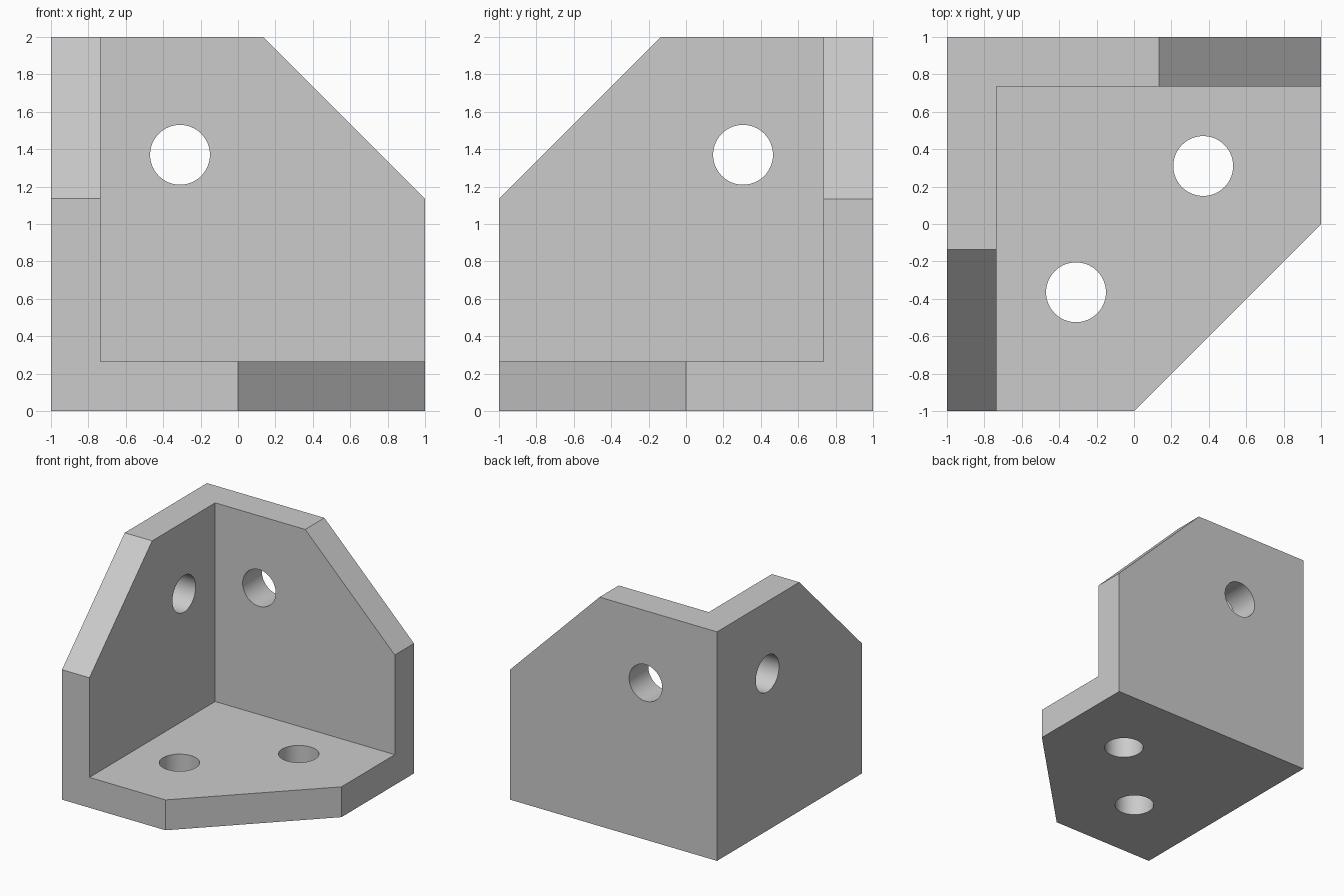
import bpy, bmesh, math
from mathutils import Vector

default = bpy.data.objects.get("Cube")
if default:
    bpy.data.objects.remove(default, do_unlink=True)

WALL = 0.265
HOLE_RADIUS = 0.16

grey = bpy.data.materials.new("plain grey")
grey.use_nodes = True
colour = (0.6, 0.6, 0.6, 1)
grey.diffuse_color = colour
grey.node_tree.nodes["Principled BSDF"].inputs["Base Color"].default_value = colour


def box(name, low, high):
    low, high = Vector(low), Vector(high)
    bpy.ops.mesh.primitive_cube_add(size=1, location=(low + high) / 2)
    obj = bpy.context.object
    obj.name = name
    obj.scale = high - low
    bpy.ops.object.transform_apply(location=True, rotation=True, scale=True)
    return obj


def cut(target, cutter):
    mod = target.modifiers.new(cutter.name, 'BOOLEAN')
    mod.operation = 'DIFFERENCE'
    mod.solver = 'EXACT'
    mod.object = cutter
    bpy.context.view_layer.objects.active = target
    bpy.ops.object.modifier_apply(modifier=mod.name)
    bpy.data.objects.remove(cutter, do_unlink=True)


# Solid block with one chamfer per plate
bracket = box("corner_bracket", (-1, -1, 0), (1, 1, 2))
bracket.data.materials.append(grey)
bm = bmesh.new()
bm.from_mesh(bracket.data)
for point, normal in (((1, 0, 1.135), (1, 0, 1)),
                      ((0, -1, 1.135), (0, -1, 1)),
                      ((1, 0, 0), (1, -1, 0))):
    result = bmesh.ops.bisect_plane(
        bm, geom=bm.verts[:] + bm.edges[:] + bm.faces[:],
        plane_co=point, plane_no=normal, clear_outer=True)
    rim = [e for e in result["geom_cut"] if isinstance(e, bmesh.types.BMEdge)]
    bmesh.ops.contextual_create(bm, geom=rim)
bmesh.ops.recalc_face_normals(bm, faces=bm.faces)
bm.to_mesh(bracket.data)
bm.free()

# Hollow out the inside, leaving the floor, back wall and side wall
cut(bracket, box("cavity", (WALL - 1, -2, WALL), (2, 1 - WALL, 3)))

# Bolt holes through the plates
quarter = math.pi / 2
for centre, turn in (((-0.31, 1, 1.37), (quarter, 0, 0)),
                     ((-1, 0.305, 1.37), (0, quarter, 0)),
                     ((0.37, 0.31, 0), (0, 0, 0)),
                     ((-0.31, -0.365, 0), (0, 0, 0))):
    bpy.ops.mesh.primitive_cylinder_add(
        vertices=64, radius=HOLE_RADIUS, depth=1, location=centre, rotation=turn)
    cut(bracket, bpy.context.object)

# Smooth hole walls, sharp plate edges
bpy.ops.object.select_all(action='DESELECT')
bracket.select_set(True)
bpy.context.view_layer.objects.active = bracket
bpy.ops.object.shade_smooth_by_angle(angle=math.radians(30))
